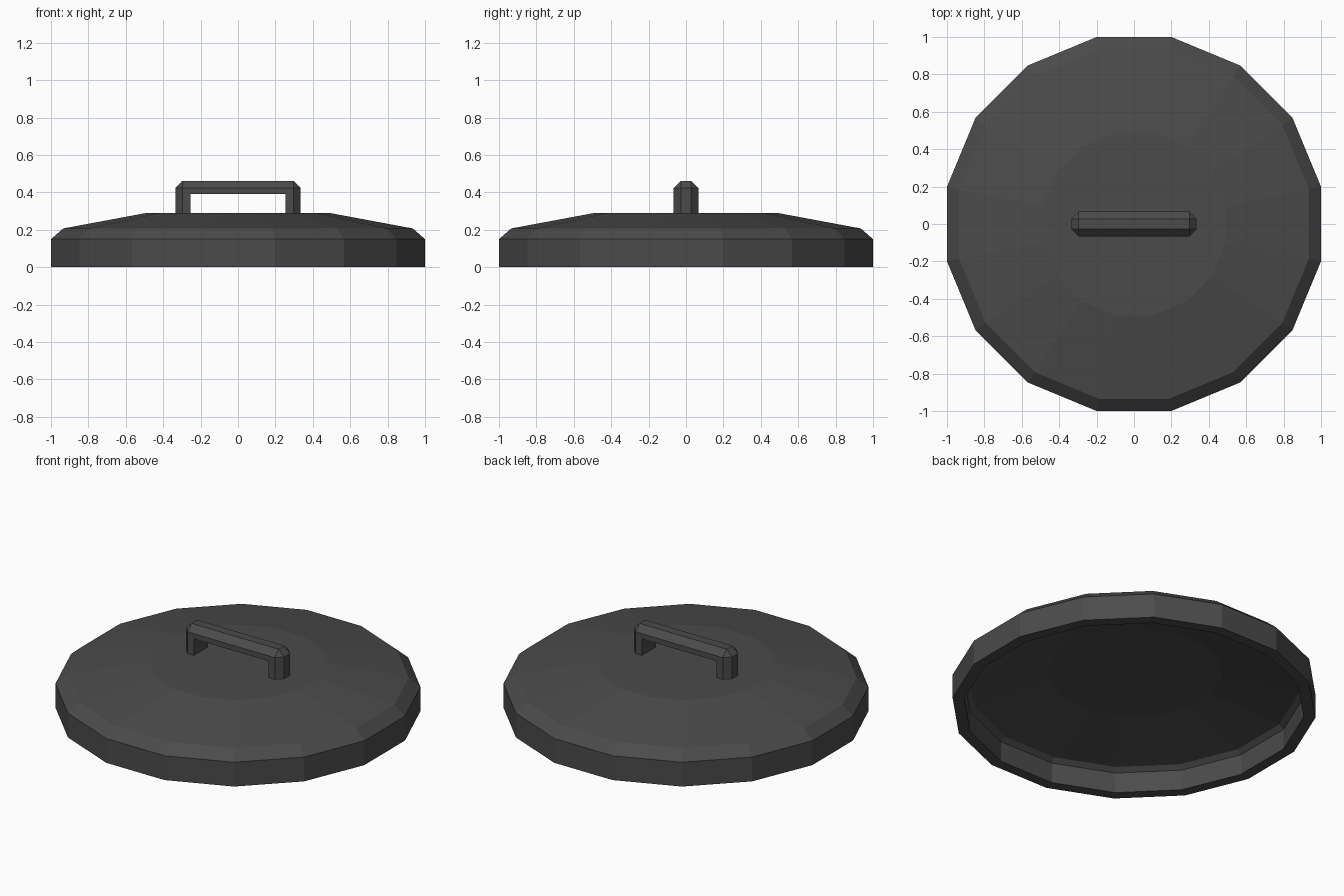
import bpy, bmesh
from math import cos, sin, pi

if "Cube" in bpy.data.objects:
    bpy.data.objects.remove(bpy.data.objects["Cube"])

SIDES = 16
dark = bpy.data.materials.new("dark_metal")
dark.diffuse_color = (0.07, 0.07, 0.07, 1)
dark.use_nodes = True
dark.node_tree.nodes["Principled BSDF"].inputs["Base Color"].default_value = dark.diffuse_color


def finish(bm, name):
    bmesh.ops.recalc_face_normals(bm, faces=bm.faces)
    mesh = bpy.data.meshes.new(name)
    bm.to_mesh(mesh)
    bm.free()
    mesh.materials.append(dark)
    obj = bpy.data.objects.new(name, mesh)
    bpy.context.collection.objects.link(obj)
    return obj


# Lid shell: (flat-to-centre distance, height), from outer crown round the rim to inner ceiling
profile = [(0.49, 0.29), (0.935, 0.207), (1.0, 0.15), (1.0, 0.0),
           (0.935, 0.0), (0.935, 0.126), (0.907, 0.149), (0.485, 0.23)]
bm = bmesh.new()
rings = []
for dist, z in profile:
    r = dist / cos(pi / SIDES)
    rings.append([bm.verts.new((r * cos((i + 0.5) * 2 * pi / SIDES),
                                r * sin((i + 0.5) * 2 * pi / SIDES), z))
                  for i in range(SIDES)])
for a, b in zip(rings, rings[1:]):
    for i in range(SIDES):
        j = (i + 1) % SIDES
        bm.faces.new((a[i], a[j], b[j], b[i]))
bm.faces.new(rings[0])
bm.faces.new(rings[-1])
finish(bm, "lid")

# Handle: arch outline extruded front to back, then its outer edges chamfered
OUT, INN, TOP, UNDER, FOOT, HALF = 0.335, 0.255, 0.462, 0.392, 0.27, 0.066
arch = [(-OUT, FOOT), (-OUT, TOP), (OUT, TOP), (OUT, FOOT),
        (INN, FOOT), (INN, UNDER), (-INN, UNDER), (-INN, FOOT)]
bm = bmesh.new()
face = bm.faces.new([bm.verts.new((x, -HALF, z)) for x, z in arch])
ext = bmesh.ops.extrude_face_region(bm, geom=[face], use_keep_orig=True)
moved = [v for v in ext["geom"] if isinstance(v, bmesh.types.BMVert)]
bmesh.ops.translate(bm, verts=moved, vec=(0, 2 * HALF, 0))
bmesh.ops.recalc_face_normals(bm, faces=bm.faces)
outer = [e for e in bm.edges
         if all(abs(v.co.x) > OUT - 0.01 for v in e.verts)
         and max(v.co.z for v in e.verts) > TOP - 0.01]
bmesh.ops.bevel(bm, geom=outer, offset=0.038, offset_type='OFFSET',
                segments=1, profile=0.5, affect='EDGES')
finish(bm, "handle")
